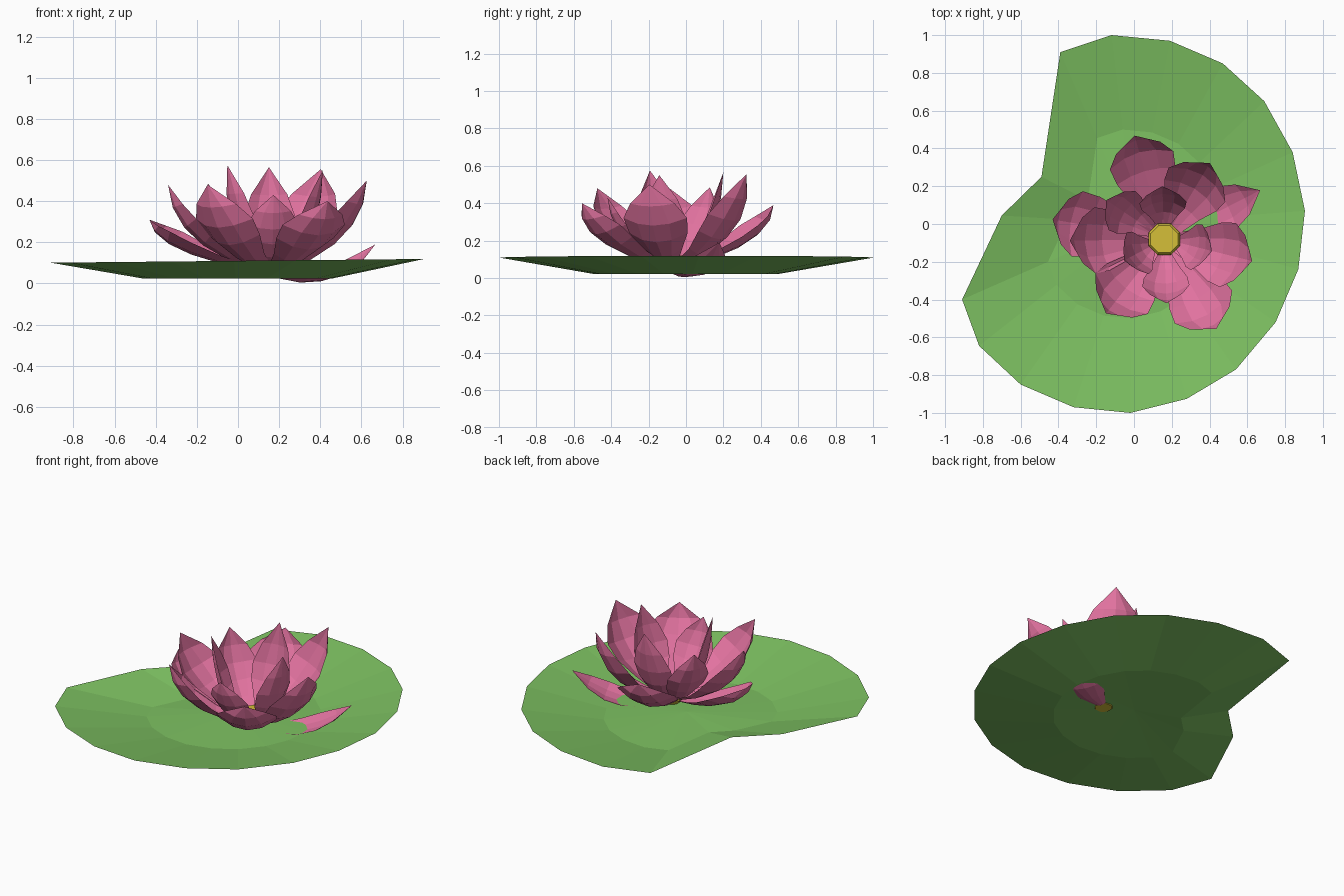
import bpy, math
from mathutils import Vector

if "Cube" in bpy.data.objects:
    bpy.data.objects.remove(bpy.data.objects["Cube"])


def material(name, rgb):
    m = bpy.data.materials.new(name)
    m.diffuse_color = (*rgb, 1)
    m.use_nodes = True
    m.node_tree.nodes["Principled BSDF"].inputs["Base Color"].default_value = m.diffuse_color
    return m


GREEN = material("leaf green", (0.205, 0.53, 0.12))
PINK = material("petal pink", (0.76, 0.17, 0.35))
YELLOW = material("centre yellow", (0.66, 0.52, 0.04))


def add_mesh(name, verts, faces, mat):
    me = bpy.data.meshes.new(name)
    me.from_pydata(verts, [], faces)
    me.materials.append(mat)
    ob = bpy.data.objects.new(name, me)
    bpy.context.collection.objects.link(ob)
    return ob


# Lily pad: notched outline, shallow dish with a half-size inner ring
outline = [(-.39, .91), (-.12, 1), (.19, .97), (.47, .85), (.69, .65), (.84, .38),
           (.905, .07), (.87, -.24), (.75, -.52), (.54, -.77), (.28, -.925), (-.02, -1),
           (-.32, -.97), (-.6, -.85), (-.82, -.645), (-.91, -.4), (-.7, .045), (-.49, .25)]
n = len(outline)
verts = [(x, y, .11 + .01 * x) for x, y in outline]
verts += [(x * .5, y * .5, .023) for x, y in outline]
verts.append((0, 0, .04))
faces = []
for i in range(n):
    j = (i + 1) % n
    faces.append((j, i, n + i, n + j))
    faces.append((n + j, n + i, 2 * n))
add_mesh("lily_pad", verts, faces, GREEN)

# Petals: cupped sheets swept along a rising curve away from the flower centre
CENTRE = Vector((.16, -.08, 0))
PROFILE = [.25, .6, .92, 1, .7, 0]      # half width along the length


def petal(name, azimuth, start, ctrl, tip, half_width, cup=.4):
    a = math.radians(azimuth)
    out = Vector((math.cos(a), math.sin(a), 0))
    side = Vector((-math.sin(a), math.cos(a), 0))
    up = Vector((0, 0, 1))
    p0, p1, p2 = Vector(start), Vector(ctrl), Vector(tip)
    verts, faces = [], []
    rows = len(PROFILE) - 1
    for k in range(rows):
        t = k / rows
        p = p0 * (1 - t) ** 2 + p1 * 2 * t * (1 - t) + p2 * t * t
        d = ((p1 - p0) * (1 - t) + (p2 - p1) * t).normalized()
        inward = out * -d.y + up * d.x
        w = half_width * PROFILE[k]
        for u in (-1, -.5, 0, .5, 1):
            verts.append(CENTRE + out * p.x + up * p.y + side * (w * u)
                         + inward * (cup * w * u * u))
    verts.append(CENTRE + out * p2.x + up * p2.y)
    for k in range(rows - 1):
        for c in range(4):
            b = k * 5 + c
            faces.append((b, b + 5, b + 6, b + 1))
    b = (rows - 1) * 5
    faces += [(b + c, len(verts) - 1, b + c + 1) for c in range(4)]
    add_mesh(name, verts, faces, PINK)


# Outer ring: azimuth, reach, tip height
outer = [(106, .57, .39), (59, .47, .555), (-14, .48, .50), (-60, .55, .40),
         (232, .50, .48), (170, .60, .31), (181, .50, .48)]
for i, (az, r, z) in enumerate(outer):
    petal(f"outer_petal_{i + 1}", az, (.05, .055), (r * .97, .08 + z * .22), (r, z), .175)

# Inner ring, steeper and narrower
inner = [(146, .37, .485), (92, .28, .565), (-14, .26, .55), (-88, .34, .43), (208, .24, .575)]
for i, (az, r, z) in enumerate(inner):
    petal(f"inner_petal_{i + 1}", az, (.075, .07), (r * .95, .2), (r, z), .125)

# One fallen-open petal that dips through the pad
petal("low_petal", 27, (.04, .025), (.35, -.06), (.57, .19), .125, .25)

# Flower centre: low eight-sided button
rings = [(.05, .03), (.09, .07), (.09, .105), (.078, .12)]
verts = [(CENTRE.x + r * math.cos(math.tau * (i + .5) / 8),
          CENTRE.y + r * math.sin(math.tau * (i + .5) / 8), z) for r, z in rings for i in range(8)]
faces = [(k * 8 + i, k * 8 + (i + 1) % 8, k * 8 + 8 + (i + 1) % 8, k * 8 + 8 + i)
         for k in range(3) for i in range(8)]
faces += [tuple(range(7, -1, -1)), tuple(range(24, 32))]
add_mesh("flower_centre", verts, faces, YELLOW)
